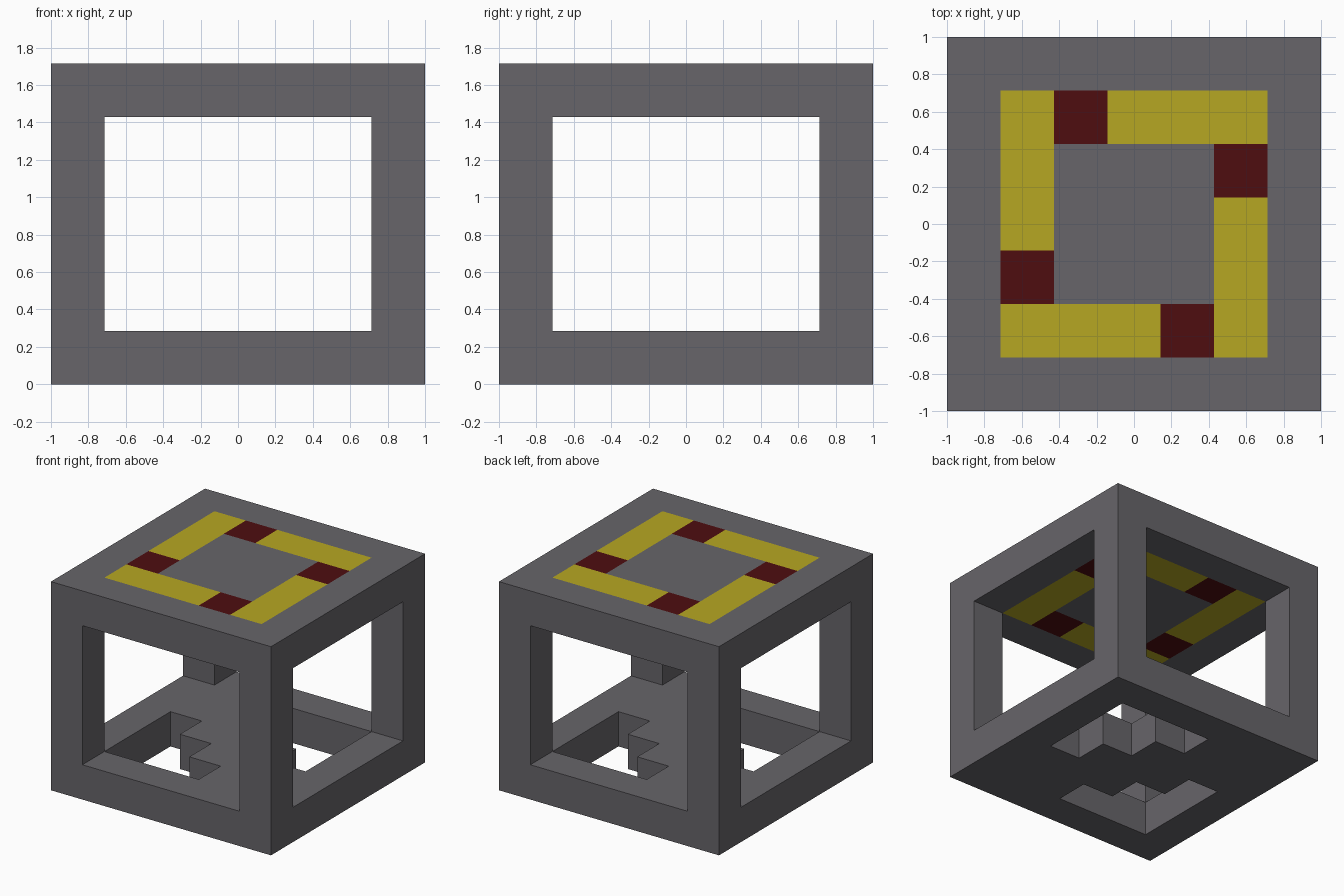
import bpy, bmesh
from mathutils import Matrix

cube = bpy.data.objects.get("Cube")
if cube:
    bpy.data.objects.remove(cube, do_unlink=True)

U = 2 / 7          # one block: the model is 7 x 7 x 6 blocks


def material(name, rgb):
    mat = bpy.data.materials.new(name)
    mat.use_nodes = True
    mat.diffuse_color = (*rgb, 1)
    mat.node_tree.nodes["Principled BSDF"].inputs["Base Color"].default_value = (*rgb, 1)
    return mat


GREY = material("stone grey", (0.135, 0.130, 0.143))
YELLOW = material("yellow", (0.47, 0.39, 0.016))
RED = material("dark red", (0.077, 0.004, 0.005))


def finish(name, bm, mats):
    mesh = bpy.data.meshes.new(name)
    bm.to_mesh(mesh)
    bm.free()
    for m in mats:
        mesh.materials.append(m)
    obj = bpy.data.objects.new(name, mesh)
    bpy.context.collection.objects.link(obj)
    return obj


def slab(name, z, mats, hole=lambda i, j: False, paint=lambda i, j: 0):
    """One-block-thick 7 x 7 slab; cells are indexed -3..3 from the centre."""
    bm = bmesh.new()
    bmesh.ops.create_grid(bm, x_segments=7, y_segments=7, size=1)
    gone = []
    for f in bm.faces:
        c = f.calc_center_median()
        i, j = round(c.x / U), round(c.y / U)
        f.material_index = paint(i, j)
        if hole(i, j):
            gone.append(f)
    bmesh.ops.delete(bm, geom=gone, context='FACES')
    obj = finish(name, bm, mats)
    obj.location.z = z
    mod = obj.modifiers.new("thickness", 'SOLIDIFY')
    mod.thickness = U
    mod.offset = 1
    return obj


# Floor with two stepped openings in opposite corners
slab("floor", 0, [GREY],
     hole=lambda i, j: max(abs(i), abs(j)) <= 2 and abs(i + j) >= 2)

# Roof with a yellow ring, and a red block on each side of the ring
red_cells = [(-1, 2), (2, 1), (1, -2), (-2, -1)]


def roof_paint(i, j):
    if (i, j) in red_cells:
        return 2
    return 1 if max(abs(i), abs(j)) == 2 else 0


slab("roof", 5 * U, [GREY, YELLOW, RED], paint=roof_paint)

# Corner posts, open at the ends where they meet the slabs
for side, sx in (("left", 1), ("right", -1)):
    for end, sy in (("front", -1), ("back", 1)):
        bm = bmesh.new()
        bmesh.ops.create_cube(bm, size=1, matrix=Matrix.Diagonal((U, U, 4 * U, 1)))
        caps = [f for f in bm.faces if abs(f.normal.z) > 0.5]
        bmesh.ops.delete(bm, geom=caps, context='FACES_ONLY')
        post = finish(f"{end}_{side}_post", bm, [GREY])
        post.location = (sx * 3 * U, sy * 3 * U, 3 * U)
